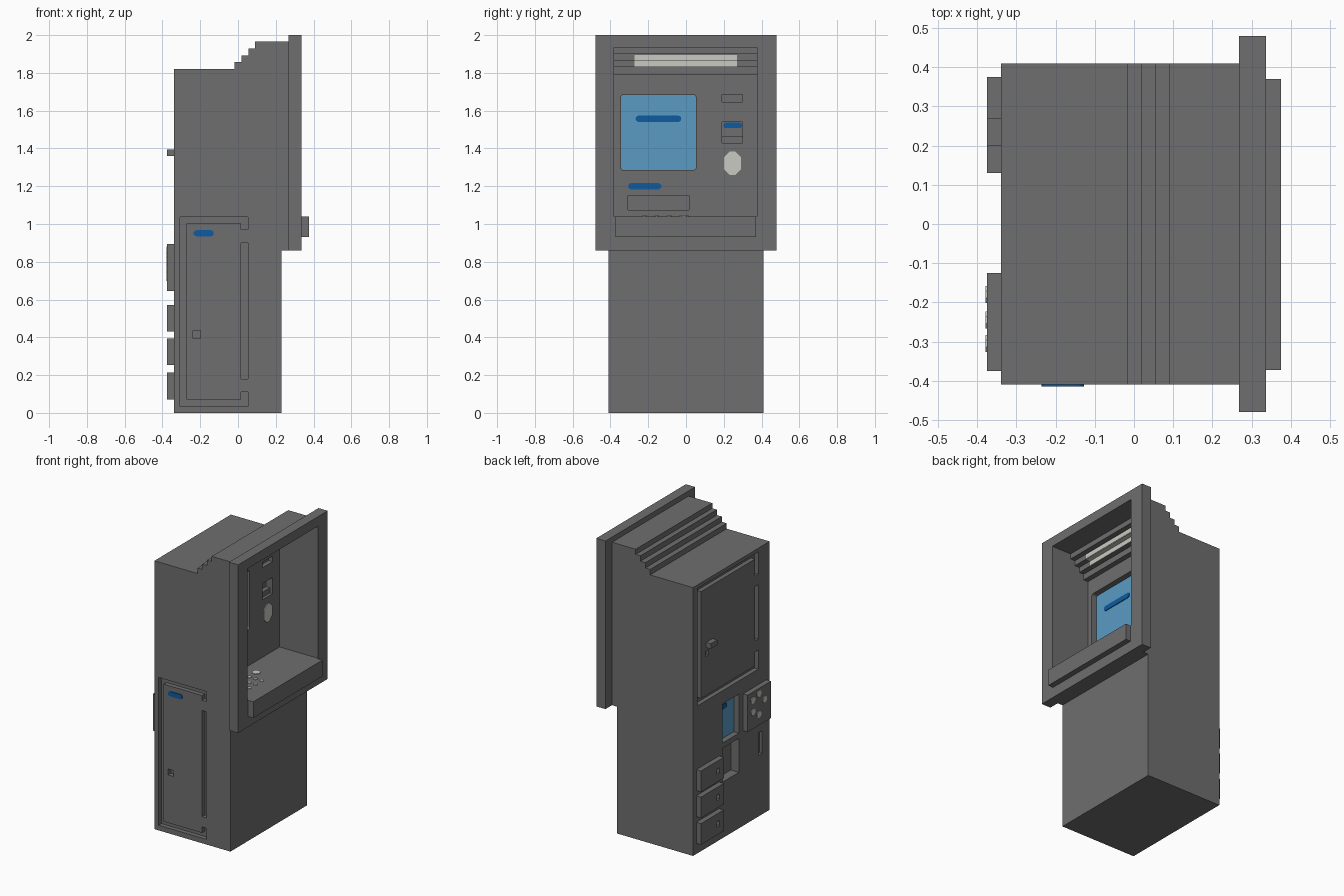
import bpy, bmesh, math

if "Cube" in bpy.data.objects:
    bpy.data.objects.remove(bpy.data.objects["Cube"])


def material(name, rgb):
    m = bpy.data.materials.new(name)
    m.diffuse_color = (*rgb, 1)
    m.use_nodes = True
    m.node_tree.nodes["Principled BSDF"].inputs["Base Color"].default_value = m.diffuse_color
    return m


GREY = material("casing grey", (0.158, 0.158, 0.158))
BLUE = material("screen blue", (0.10, 0.33, 0.55))
NAVY = material("label blue", (0.004, 0.105, 0.35))
LIGHT = material("light grey", (0.59, 0.59, 0.54))


def rect(u0, u1, v0, v1):
    return [(u0, v0), (u1, v0), (u1, v1), (u0, v1)]


def rounded(u0, u1, v0, v1, r, n=3):
    """Rectangle with rounded corners; r of half the height gives a pill."""
    pts = []
    for i, (cu, cv) in enumerate([(u1 - r, v1 - r), (u0 + r, v1 - r),
                                  (u0 + r, v0 + r), (u1 - r, v0 + r)]):
        for k in range(n + 1):
            a = math.pi / 2 * (i + k / n)
            pts.append((cu + r * math.cos(a), cv + r * math.sin(a)))
    return pts


def octagon(u, v, r):
    return [(u + r * math.cos(math.pi / 8 * (2 * k + 1)),
             v + r * math.sin(math.pi / 8 * (2 * k + 1))) for k in range(8)]


def prism(name, axis, pts, a, b, mat=GREY):
    """Extrude a 2D outline along an axis from a to b."""
    place = {"x": lambda p, t: (t, p[0], p[1]),
             "y": lambda p, t: (p[0], t, p[1]),
             "z": lambda p, t: (p[0], p[1], t)}[axis]
    bm = bmesh.new()
    lo = [bm.verts.new(place(p, a)) for p in pts]
    hi = [bm.verts.new(place(p, b)) for p in pts]
    bm.faces.new(lo)
    bm.faces.new(hi)
    for i in range(len(pts)):
        j = (i + 1) % len(pts)
        bm.faces.new((lo[i], lo[j], hi[j], hi[i]))
    bmesh.ops.remove_doubles(bm, verts=bm.verts, dist=1e-5)
    bmesh.ops.recalc_face_normals(bm, faces=bm.faces)
    me = bpy.data.meshes.new(name)
    bm.to_mesh(me)
    bm.free()
    if mat:
        me.materials.append(mat)
    ob = bpy.data.objects.new(name, me)
    bpy.context.collection.objects.link(ob)
    return ob


def cut(target, axis, pts, a, b):
    """Carve a prism out of the target."""
    tool = prism("cutter", axis, pts, a, b, None)
    tool.hide_render = True
    mod = target.modifiers.new("cut", "BOOLEAN")
    mod.operation, mod.solver, mod.object = "DIFFERENCE", "EXACT", tool
    bpy.context.view_layer.objects.active = target
    bpy.ops.object.modifier_apply(modifier=mod.name)
    bpy.data.objects.remove(tool)


def door_groove(target, axis, o, i, bot, top, hinges, a, b):
    """Groove round a door, interrupted by two flush hinges.
    o, i: (free edge, hinge edge) of the outer and inner outline."""
    h0, h1, h2, h3 = hinges
    w = 0.035
    cut(target, axis, [(o[1], h3), (o[1], top), (o[0], top), (o[0], bot),
                       (o[1], bot), (o[1], h0), (i[1], h0), (i[1], bot + w),
                       (i[0], bot + w), (i[0], top - w), (i[1], top - w),
                       (i[1], h3)], a, b)
    cut(target, axis, rect(i[1], o[1], h1, h2), a, b)


# Cabinet with stepped roof
body = prism("cabinet", "y", [
    (-.34, 0), (.23, 0), (.23, .86), (.27, .86), (.27, 1.965), (.09, 1.965),
    (.09, 1.93), (.055, 1.93), (.055, 1.893), (.018, 1.893), (.018, 1.857),
    (-.018, 1.857), (-.018, 1.82), (-.34, 1.82)], -.41, .41)

# Front bezel and shared recess with stepped ceiling
bezel = prism("front_bezel", "x", rect(-.48, .48, .86, 2), .268, .337)
recess = [(.05, 1.04), (.45, 1.04), (.45, 1.935), (.19, 1.935), (.19, 1.90),
          (.155, 1.90), (.155, 1.865), (.12, 1.865), (.12, 1.83),
          (.085, 1.83), (.085, 1.79), (.05, 1.79)]
for ob in (body, bezel):
    cut(ob, "y", recess, -.38, .375)
prism("front_ledge", "x", rect(-.372, .37, .93, 1.04), .33, .375)

# Light strip on the ceiling steps
for k, (x, z0, z1) in enumerate([(.12, 1.83, 1.865), (.155, 1.865, 1.895)]):
    prism(f"lamp_riser_{k}", "x", rect(-.273, .27, z0, z1), x - .002, x + .003, LIGHT)
prism("lamp_tread", "z", rect(.12, .155, -.273, .27), 1.862, 1.867, LIGHT)

# Customer panel: screen, slots, reader, labels
cut(body, "x", rounded(-.345, .053, 1.285, 1.685, .015), .01, .07)
prism("screen", "x", rounded(-.344, .052, 1.286, 1.684, .015), .006, .013, BLUE)
prism("screen_label", "x", rounded(-.267, -.025, 1.54, 1.574, .017), .012, .018, NAVY)
prism("slot_label", "x", rounded(-.306, -.13, 1.183, 1.217, .017), .048, .055, NAVY)
cut(body, "x", rect(-.308, .015, 1.075, 1.15), .0, .07)
cut(body, "x", rect(.19, .30, 1.647, 1.685), .02, .07)
cut(body, "x", rect(.19, .30, 1.43, 1.54), 0, .07)
prism("card_reader_lip", "x", rect(.19, .30, 1.43, 1.465), -.002, .03)
prism("card_reader_label", "x", rounded(.198, .297, 1.507, 1.537, .015), -.002, .006, NAVY)
prism("sensor_plate", "x", rounded(.202, .29, 1.26, 1.385, .03, 1), .048, .055, LIGHT)

# Keys on the recess floor
for i, x in enumerate((.15, .195, .24)):
    for j, y in enumerate((-.22, -.155, -.09)):
        prism(f"floor_key_{i}_{j}", "z", octagon(x, y, .014), 1.038, 1.044, LIGHT)
prism("floor_button", "z", octagon(.145, -.012, .028), 1.038, 1.044, LIGHT)

# Side door
door_groove(body, "y", (-.308, .052), (-.272, .017), .035, 1.037,
            (.11, .18, .90, .97), -.45, -.38)
cut(body, "y", rect(-.238, -.198, .395, .435), -.45, -.38)
prism("side_door_label", "y", rounded(-.236, -.128, .935, .967, .016), -.415, -.405, NAVY)

# Back door with handle and keyhole
door_groove(body, "x", (.36, -.29), (.325, -.255), 1.0, 1.795,
            (1.13, 1.205, 1.572, 1.643), -.40, -.31)
prism("back_door_handle", "x", rect(.20, .27, 1.36, 1.395), -.375, -.335)
cut(body, "x", rect(.245, .275, 1.30, 1.335), -.40, -.32)

# Back service screen, tray and slot
cut(body, "x", rect(-.08, .092, .645, .91), -.40, -.30)
prism("service_screen", "x", rect(-.079, .091, .646, .909), -.303, -.296, BLUE)
prism("service_label", "x", rounded(-.002, .065, .845, .88, .017), -.308, -.302, NAVY)
cut(body, "x", rect(-.08, .092, .38, .61), -.40, -.28)
cut(body, "x", rect(-.33, -.29, .414, .567), -.40, -.32)

# Back keypad
prism("back_keypad", "x", rect(-.375, -.125, .645, .895), -.375, -.335)
for k, (y, z) in enumerate([(-.18, .84), (-.18, .76), (-.245, .86),
                            (-.305, .80), (-.245, .72)]):
    prism(f"back_key_{k}", "x", octagon(y, z, .023), -.379, -.374, LIGHT)

# Back drawers with keyholes
for k, (z0, z1) in enumerate([(.072, .215), (.253, .395), (.43, .572)]):
    drawer = prism(f"back_drawer_{k}", "x", rect(.13, .375, z0, z1), -.375, -.335)
    zc = (z0 + z1) / 2
    cut(drawer, "x", rect(.175, .21, zc - .018, zc + .018), -.40, -.35)
